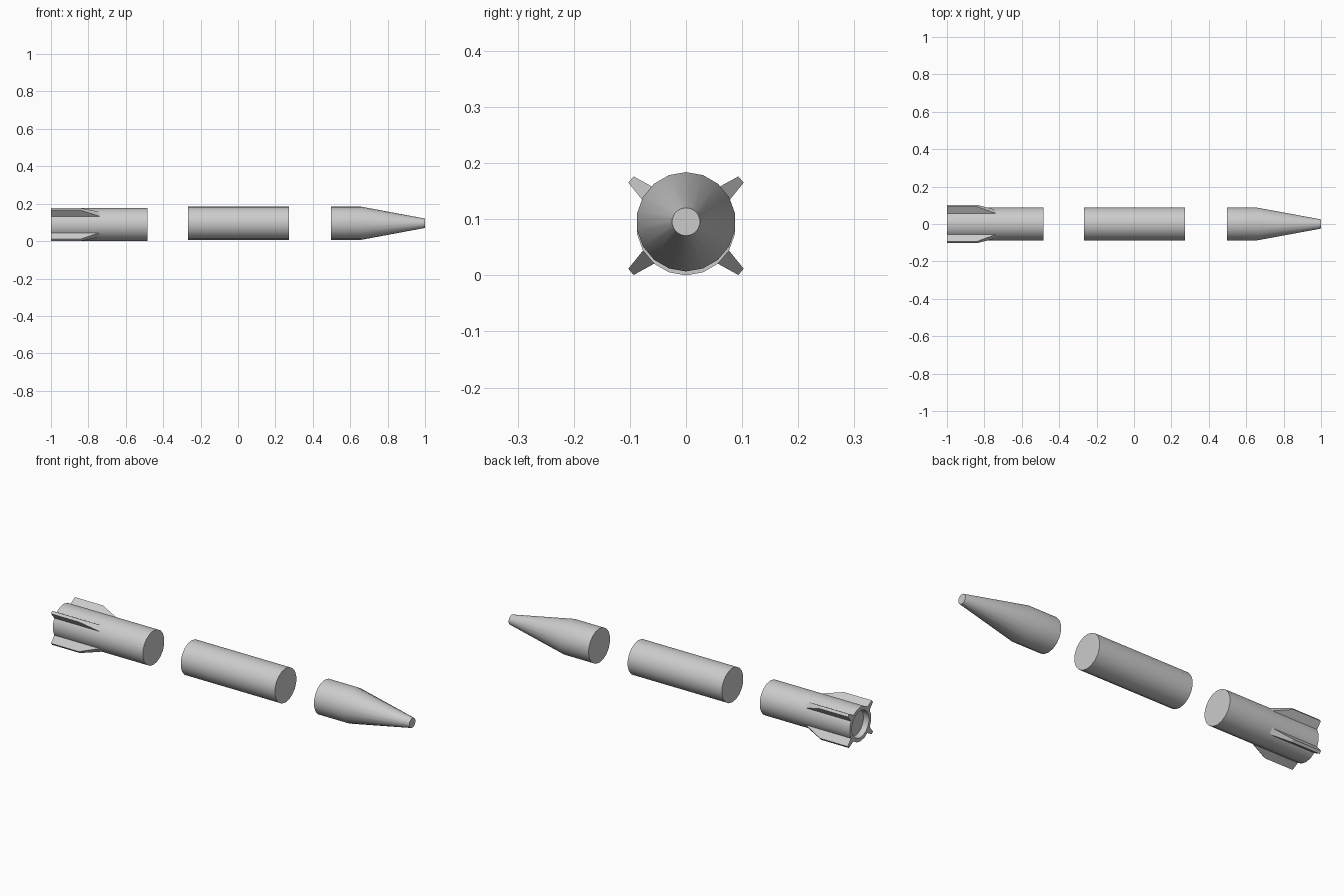
import bpy, bmesh
from math import sin, cos, radians

if "Cube" in bpy.data.objects:
    bpy.data.objects.remove(bpy.data.objects["Cube"])

SIDES = 18
R = 0.0885
TAIL_Z, FRONT_Z = 0.0885, 0.0955


def finish(name, bm, z):
    bmesh.ops.recalc_face_normals(bm, faces=bm.faces)
    mesh = bpy.data.meshes.new(name)
    bm.to_mesh(mesh)
    bm.free()
    ob = bpy.data.objects.new(name, mesh)
    ob.location.z = z
    bpy.context.collection.objects.link(ob)
    bpy.ops.object.select_all(action='DESELECT')
    ob.select_set(True)
    bpy.context.view_layer.objects.active = ob
    bpy.ops.object.shade_smooth_by_angle(angle=radians(20.8))
    return ob


def turned(name, profile, z):
    """Loft rings of (x, radius) along x and cap both ends."""
    bm = bmesh.new()
    rings = []
    for x, r in profile:
        rings.append([bm.verts.new((x, r * sin(radians(360 * i / SIDES)),
                                    r * cos(radians(360 * i / SIDES))))
                      for i in range(SIDES)])
    for a, b in zip(rings, rings[1:]):
        for i in range(SIDES):
            j = (i + 1) % SIDES
            bm.faces.new((a[i], a[j], b[j], b[i]))
    bm.faces.new(rings[0])
    bm.faces.new(rings[-1])
    return finish(name, bm, z)


def fin(name, angle):
    """Tapered fin growing out of one body facet."""
    bm = bmesh.new()
    half_base = R * sin(radians(10))
    flat = R * cos(radians(10))
    outline = [(-1.0, flat, half_base), (-1.0, 0.128, 0.0073),
               (-0.84, 0.128, 0.0073), (-0.74, flat, half_base)]
    c, s = cos(radians(angle)), sin(radians(angle))
    loops = [[bm.verts.new((x, r * c - k * w * s, r * s + k * w * c))
              for x, r, w in outline] for k in (-1, 1)]
    for loop in loops:
        bm.faces.new(loop)
    for i in range(4):
        j = (i + 1) % 4
        bm.faces.new((loops[0][i], loops[0][j], loops[1][j], loops[1][i]))
    return finish(name, bm, TAIL_Z)


# Tail section with a recessed nozzle
turned("tail_section", [(-0.97, 0.068), (-1.0, 0.07), (-1.0, R), (-0.484, R)], TAIL_Z)

# Four fins on the diagonal facets
for n, a in enumerate((40, 140, 220, 320)):
    fin(f"tail_fin_{n + 1}", a)

# Middle section
turned("middle_section", [(-0.267, R), (0.273, R)], FRONT_Z)

# Nose section with a blunt tip
turned("nose_section", [(0.497, R), (0.66, R), (1.0, 0.025)], FRONT_Z)
